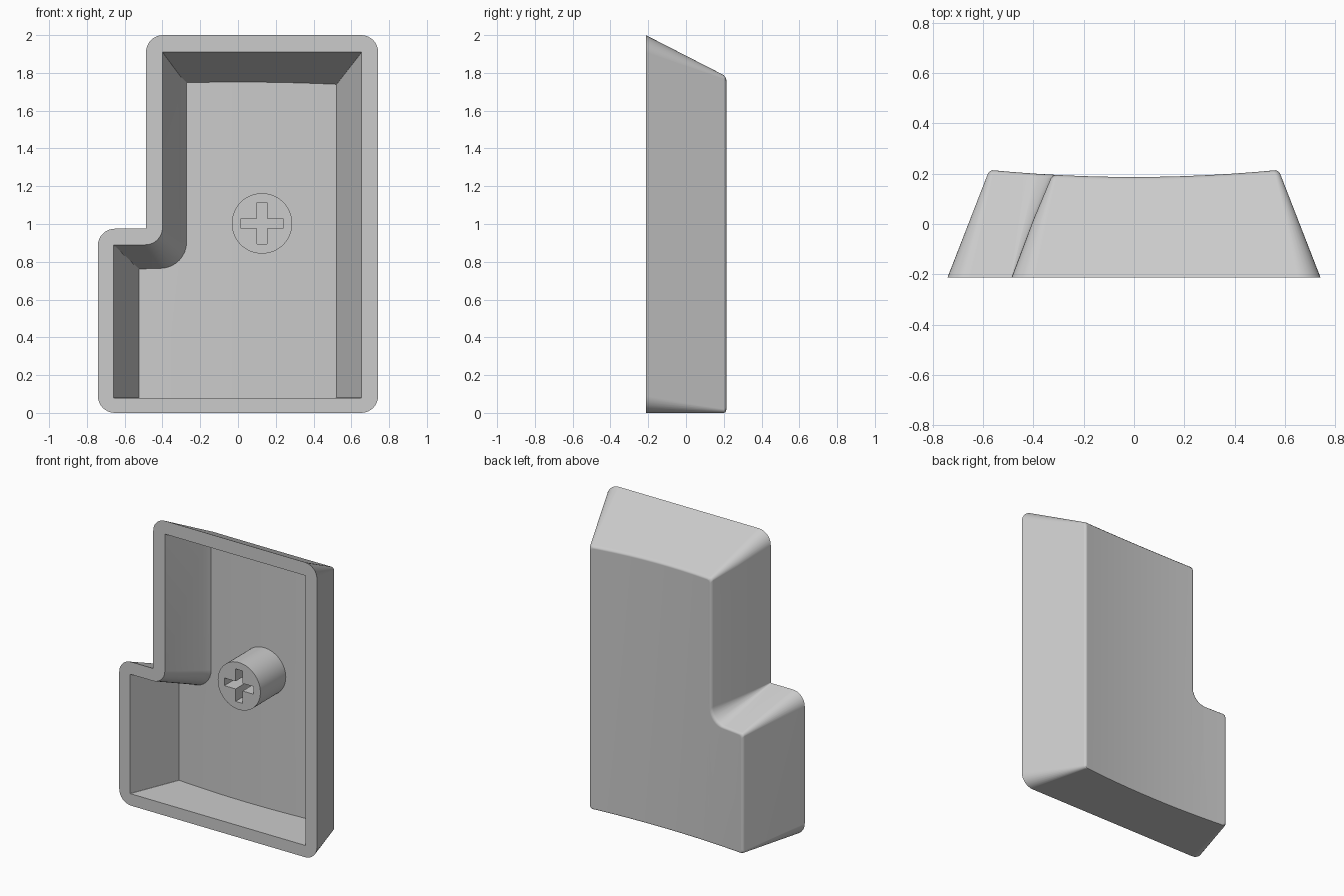
import bpy, bmesh, math
from mathutils import Vector

cube = bpy.data.objects.get("Cube")
if cube:
    bpy.data.objects.remove(cube, do_unlink=True)

grey = bpy.data.materials.new("light_grey_plastic")
grey.use_nodes = True
colour = (0.6, 0.6, 0.6, 1)
grey.diffuse_color = colour
grey.node_tree.nodes["Principled BSDF"].inputs["Base Color"].default_value = colour

ARC = 8        # segments per rounded corner
DISH = 0.085   # curvature of the dished face
EDGE = 0.028   # height of the dish edge above its middle


def outline(left, right, bottom, top, notch, step, convex, concave, inset=0):
    """Stepped outline with rounded corners, as (x, z) points."""
    l, r, b = left + inset, right - inset, bottom + inset
    t, n, s = top - inset, notch + inset, step - inset
    corners = [Vector(p) for p in ((l, b), (r, b), (r, t), (n, t), (n, s), (l, s))]
    points = []
    for i, p in enumerate(corners):
        u = (corners[i - 1] - p).normalized()
        v = (corners[(i + 1) % 6] - p).normalized()
        radius = concave if i == 4 else convex
        centre = p + (u + v) * radius
        for k in range(ARC + 1):
            a = k / ARC * math.pi / 2
            points.append(centre - radius * (v * math.cos(a) + u * math.sin(a)))
    return points


def finish(obj):
    obj.data.materials.append(grey)
    bpy.ops.object.select_all(action='DESELECT')
    obj.select_set(True)
    bpy.context.view_layer.objects.active = obj
    bpy.ops.object.shade_smooth_by_angle(angle=math.radians(32))
    mod = obj.modifiers.new("even_shading", 'WEIGHTED_NORMAL')
    mod.keep_sharp = True


# Hollow shell: ceiling, cavity wall, rim, outer wall, softened edge, dished face
face = (-0.575, 0.575, 0, 1.78, -0.325, 0.81)
rings = [
    (0.123, outline(-0.525, 0.522, 0.08, 1.737, -0.272, 0.76, 0.003, 0.135)),
    (-0.213, outline(-0.66, 0.655, 0.08, 1.91, -0.40, 0.89, 0.003, 0.09)),
    (-0.213, outline(-0.742, 0.742, 0, 2.0, -0.487, 0.975, 0.09, 0.004)),
    (0.2, outline(-0.581, 0.581, 0, 1.788, -0.331, 0.816, 0.02, 0.1)),
    (0.21, outline(*face, 0.02, 0.1, 0.002)),
    (0.215, outline(*face, 0.02, 0.1, 0.012)),
]
bm = bmesh.new()
loops = [[bm.verts.new((p.x, y, p.y)) for p in pts] for y, pts in rings]
for a, b in zip(loops, loops[1:]):
    for i in range(len(a)):
        bm.faces.new((a[i - 1], a[i], b[i], b[i - 1]))
bm.faces.new(loops[0])
bm.faces.new(loops[-1])

# Slice into vertical strips, then bend the face and ceiling into a shallow dish
for k in range(-5, 6):
    bmesh.ops.bisect_plane(bm, geom=bm.verts[:] + bm.edges[:] + bm.faces[:],
                           plane_co=(k * 0.1, 0, 0), plane_no=(1, 0, 0))
for v in bm.verts:
    if v.co.y > 0.1:
        dy = DISH * v.co.x ** 2 - EDGE
        slope = 0.52 if v.co.z > 1.2 else 0.39 if v.co.z > 0.5 else 0
        v.co.y += dy
        v.co.z -= slope * dy
bmesh.ops.recalc_face_normals(bm, faces=bm.faces)
mesh = bpy.data.meshes.new("shell")
bm.to_mesh(mesh)
bm.free()
shell = bpy.data.objects.new("shell", mesh)
bpy.context.collection.objects.link(shell)
finish(shell)

# Stem: round post with a cross-shaped socket
curve = bpy.data.curves.new("stem", 'CURVE')
curve.dimensions = '2D'
curve.fill_mode = 'BOTH'
curve.extrude = 0.147
circle = [(0.16 * math.cos(k * math.tau / 64), 0.16 * math.sin(k * math.tau / 64))
          for k in range(64)]
arm, half = 0.11, 0.026
cross = []
for k in range(4):
    c, s = round(math.cos(k * math.pi / 2)), round(math.sin(k * math.pi / 2))
    for x, y in ((arm, -half), (arm, half), (half, half)):
        cross.append((x * c - y * s, x * s + y * c))
for pts in (circle, cross):
    spline = curve.splines.new('POLY')
    spline.points.add(len(pts) - 1)
    for point, (x, y) in zip(spline.points, pts):
        point.co = (x, y, 0, 1)
    spline.use_cyclic_u = True
stem = bpy.data.objects.new("stem", curve)
stem.location = (0.127, -0.023, 1.003)
stem.rotation_euler.x = math.pi / 2
bpy.context.collection.objects.link(stem)
bpy.ops.object.select_all(action='DESELECT')
stem.select_set(True)
bpy.context.view_layer.objects.active = stem
bpy.ops.object.convert(target='MESH')
stem = bpy.context.object
bm = bmesh.new()
bm.from_mesh(stem.data)
bmesh.ops.remove_doubles(bm, verts=bm.verts, dist=0.0001)
bmesh.ops.recalc_face_normals(bm, faces=bm.faces)
bm.to_mesh(stem.data)
bm.free()
finish(stem)
